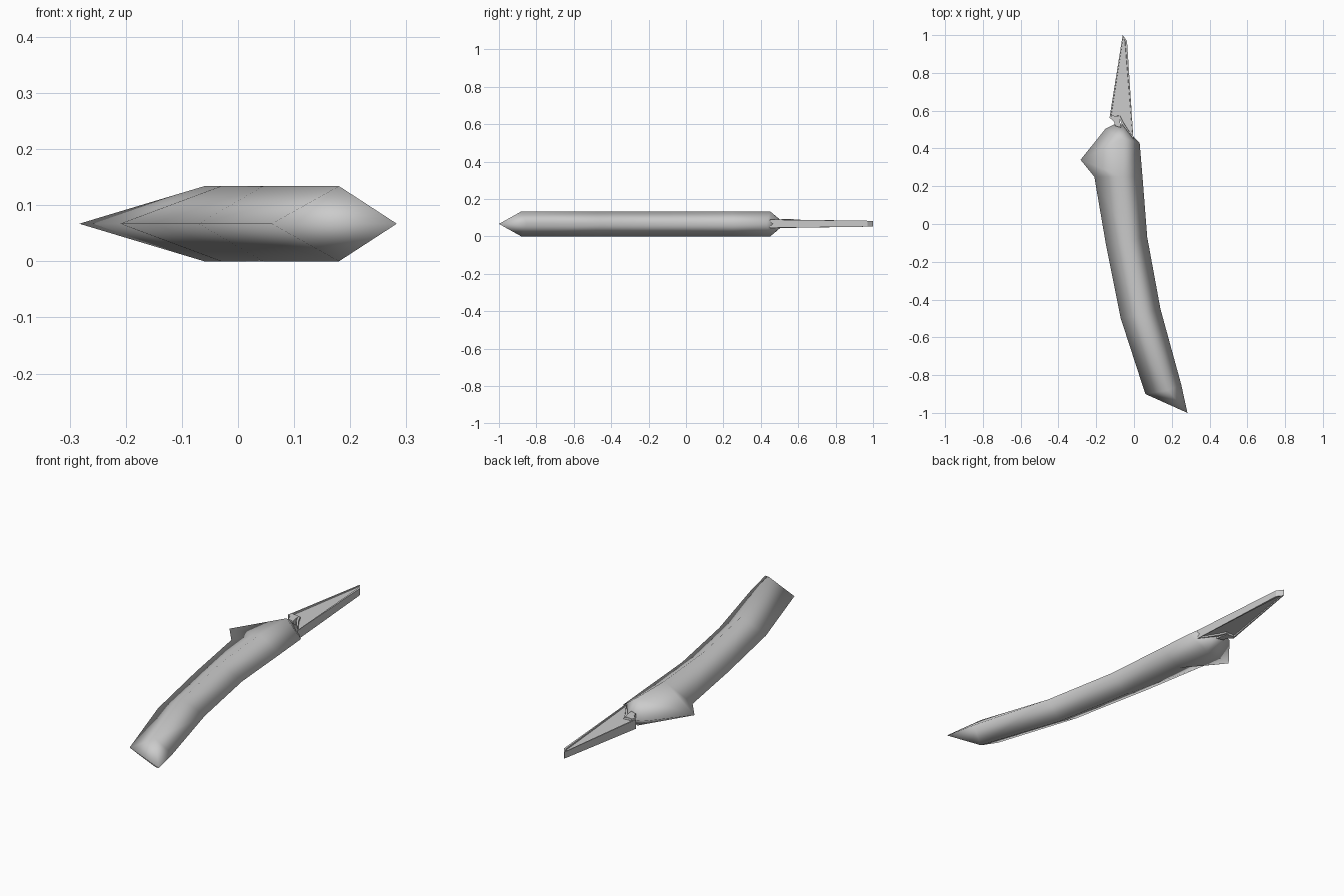
import bpy, bmesh

if "Cube" in bpy.data.objects:
    bpy.data.objects.remove(bpy.data.objects["Cube"])

grey = bpy.data.materials.new("light grey")
grey.diffuse_color = (0.6, 0.6, 0.6, 1)
grey.use_nodes = True
grey.node_tree.nodes["Principled BSDF"].inputs["Base Color"].default_value = grey.diffuse_color
MID, TOP = 0.067, 0.134


def finish(name, bm):
    bmesh.ops.recalc_face_normals(bm, faces=bm.faces)
    mesh = bpy.data.meshes.new(name)
    bm.to_mesh(mesh)
    bm.free()
    mesh.materials.append(grey)
    obj = bpy.data.objects.new(name, mesh)
    bpy.context.collection.objects.link(obj)
    return obj


def plate(name, outline, low, high, recess=None):
    """Flat prism, optionally with a sunken panel on both broad sides."""
    bm = bmesh.new()
    face = bm.faces.new([bm.verts.new((x, y, low)) for x, y in outline])
    ext = bmesh.ops.extrude_face_region(bm, geom=[face], use_keep_orig=True)
    for v in ext["geom"]:
        if isinstance(v, bmesh.types.BMVert):
            v.co.z = high
    bmesh.ops.recalc_face_normals(bm, faces=bm.faces)
    if recess:
        for f in [f for f in bm.faces if abs(f.normal.z) > 0.9]:
            bmesh.ops.inset_region(bm, faces=[f], thickness=recess[0])
            bmesh.ops.inset_region(bm, faces=[f], thickness=0.002,
                                   depth=-recess[1])
    return finish(name, bm)


# Handle: curved body with a sharp rim and a central ridge above and below
left = [(-0.283, 0.34), (-0.21, 0.25), (-0.15, -0.10), (-0.07, -0.50), (0.06, -0.90)]
right = [(0.03, 0.43), (0.045, 0.25), (0.07, -0.07), (0.14, -0.45), (0.25, -0.85)]
ridge = [(-0.06, 0.45), (-0.06, 0.25), (-0.03, -0.09), (0.045, -0.48), (0.18, -0.88)]
nose = [(-0.15, 0.505), (-0.10, 0.53), (-0.05, 0.525), (0.0, 0.46)]
bm = bmesh.new()


def row(points, z):
    return [bm.verts.new((x, y, z)) for x, y in points]


L, R, N = row(left, MID), row(right, MID), row(nose, MID)
heel = bm.verts.new((0.283, -1.0, MID))
for z in (0, TOP):
    C = row(ridge, z)
    for i in range(4):
        for side in (L, R):
            bm.faces.new((side[i], side[i + 1], C[i + 1], C[i]))
    front = [L[0]] + N + [R[0]]
    for a, b in zip(front, front[1:]):
        bm.faces.new((a, b, C[0]))
    bm.faces.new((L[4], heel, C[4]))
    bm.faces.new((heel, R[4], C[4]))
handle = finish("handle", bm)
handle.data.polygons.foreach_set("use_smooth", [True] * len(handle.data.polygons))

# Blade: long tapering point with sunken side panels
blade = plate("blade", [(-0.06, 1.0), (-0.037, 0.97), (-0.003, 0.45), (-0.065, 0.53),
                        (-0.08, 0.565), (-0.13, 0.56)], 0.046, 0.09, (0.010, 0.007))
for v in blade.data.vertices:                     # thinner towards the tip
    s = 1.0 - 0.3 * max(0, v.co.y - 0.56) / 0.44
    v.co.z = 0.068 + (v.co.z - 0.068) * s

# Collar: small hooked block joining blade and handle
plate("collar", [(-0.128, 0.562), (-0.115, 0.574), (-0.08, 0.57), (-0.068, 0.51),
                 (-0.10, 0.52), (-0.105, 0.54)], 0.044, 0.094)
